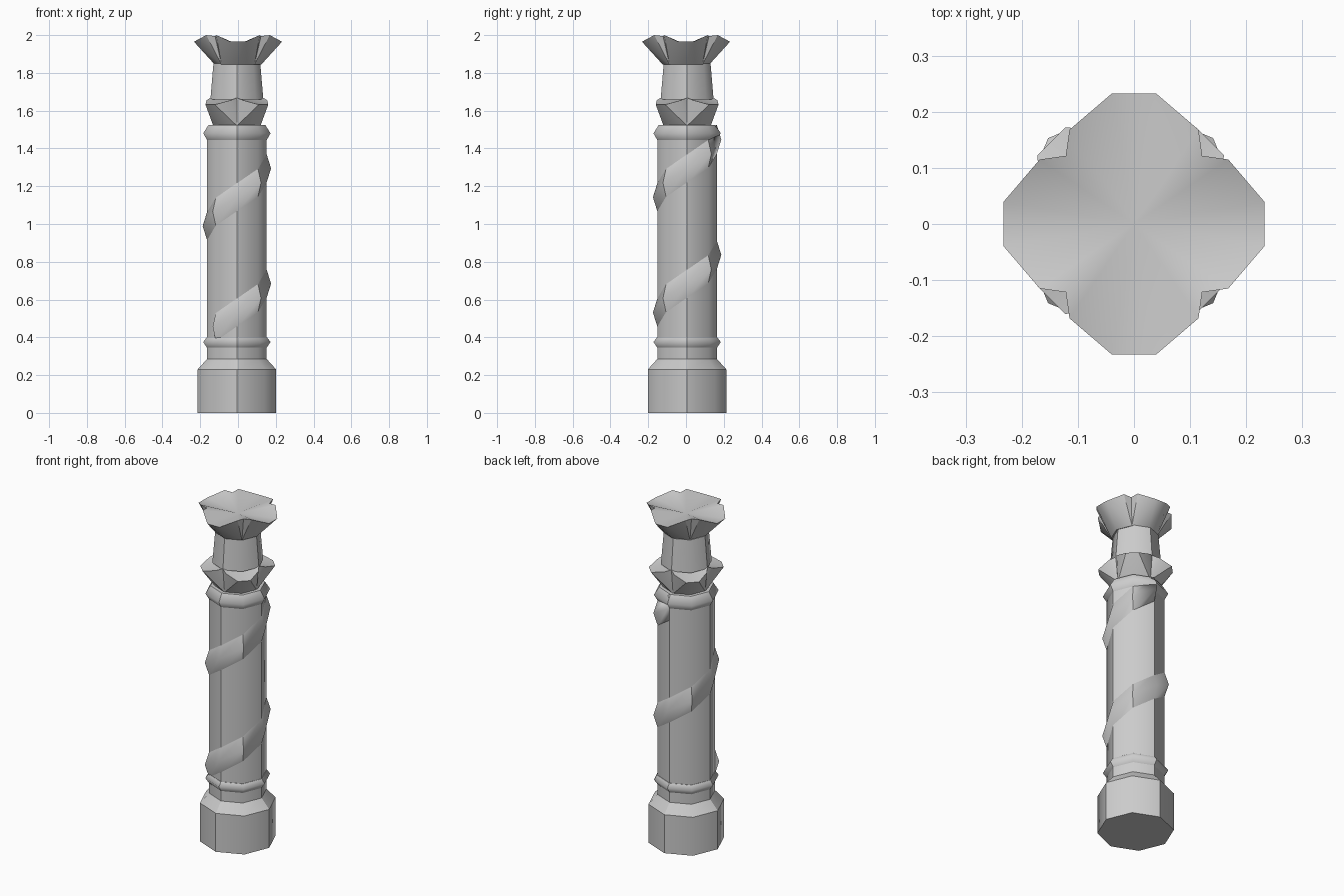
import bpy, bmesh
from math import cos, sin, pi, radians

if "Cube" in bpy.data.objects:
    bpy.data.objects.remove(bpy.data.objects["Cube"])

GREY = (0.6, 0.6, 0.6, 1)
stone = bpy.data.materials.new("grey stone")
stone.use_nodes = True
stone.diffuse_color = GREY
stone.node_tree.nodes["Principled BSDF"].inputs["Base Color"].default_value = GREY
AXIS = (-0.006, 0.006)


def finish(name, bm, location, smooth):
    """Turn a bmesh into a named grey object."""
    bmesh.ops.recalc_face_normals(bm, faces=bm.faces)
    for face in bm.faces:
        face.smooth = smooth
    mesh = bpy.data.meshes.new(name)
    bm.to_mesh(mesh)
    bm.free()
    mesh.materials.append(stone)
    obj = bpy.data.objects.new(name, mesh)
    obj.location = (*location, 0)
    bpy.context.collection.objects.link(obj)
    return obj


def turned(name, profile, soft=()):
    """Eight-sided turned part; sharp along the four axes, soft at the listed rings."""
    bm = bmesh.new()
    rings = [[bm.verts.new((r * cos(k * pi / 4), r * sin(k * pi / 4), z)) for k in range(8)]
             for r, z in profile]
    for low, high in zip(rings, rings[1:]):
        for k in range(8):
            n = (k + 1) % 8
            bm.faces.new((low[k], low[n], high[n], high[k]))
    bm.faces.new(rings[0])
    bm.faces.new(rings[-1])
    for i, ring in enumerate(rings):
        for k in range(8):
            bm.edges.get((ring[k], ring[(k + 1) % 8])).smooth = i in soft
            if i + 1 < len(rings):
                bm.edges.get((ring[k], rings[i + 1][k])).smooth = k % 2 == 1
    return finish(name, bm, AXIS, True)


def flower(name, location, turn, foot, tip, corner, notch, hollow):
    """Four flared petals; foot, notch = (radius, z), tip, corner = (out, half width, z)."""
    bm = bmesh.new()

    def point(angle, out, side, z):
        c, s = cos(angle), sin(angle)
        return bm.verts.new((out * c - side * s, out * s + side * c, z))

    angles = [turn + k * pi / 2 for k in range(4)]
    gaps = [(point(a + pi / 4, foot[0], 0, foot[1]), point(a + pi / 4, notch[0], 0, notch[1]))
            for a in angles]
    centre = bm.verts.new((0, 0, hollow))
    feet = []
    for k, a in enumerate(angles):
        (foot_a, notch_a), (foot_b, notch_b) = gaps[k - 1], gaps[k]
        mid = point(a, foot[0], 0, foot[1])
        tip_a, tip_b = (point(a, tip[0], s * tip[1], tip[2]) for s in (-1, 1))
        cor_a, cor_b = (point(a, corner[0], s * corner[1], corner[2]) for s in (-1, 1))
        # outside of the petal, then the folded gap sides
        for face in ((foot_a, mid, tip_a), (foot_a, tip_a, cor_a), (mid, tip_b, tip_a),
                     (mid, foot_b, tip_b), (foot_b, cor_b, tip_b),
                     (foot_a, cor_a, notch_a), (foot_b, notch_b, cor_b)):
            bm.faces.new(face)
        # hollow top
        rim = [notch_a, cor_a, tip_a, tip_b, cor_b, notch_b]
        for p, q in zip(rim, rim[1:]):
            bm.faces.new((p, q, centre))
        feet += [mid, foot_b]
    bm.faces.new(feet)
    obj = finish(name, bm, location, True)
    for edge in obj.data.edges:
        edge.use_edge_sharp = False
    bpy.ops.object.select_all(action="DESELECT")
    obj.select_set(True)
    bpy.context.view_layer.objects.active = obj
    bpy.ops.object.shade_smooth_by_angle(angle=radians(30))


def spiral_band(name, start, steps, z, rise, half, inner, outer):
    """Ridged band climbing round the shaft, one section per shaft corner."""
    bm = bmesh.new()
    sections = []
    for i in range(steps + 1):
        a, h = start + i * pi / 4, z + i * rise
        sections.append([bm.verts.new((r * cos(a), r * sin(a), h + dz))
                         for r, dz in ((inner, -half), (outer, 0), (inner, half))])
    for i, (p, q) in enumerate(zip(sections, sections[1:])):
        for j in range(3):
            n = (j + 1) % 3
            bm.faces.new((p[j], q[j], q[n], p[n]))
    bm.faces.new(sections[0])
    bm.faces.new(sections[-1])
    for i, s in enumerate(sections):
        for j in range(3):
            bm.edges.get((s[j], s[(j + 1) % 3])).smooth = i % 2 == 1
            if i < steps:
                bm.edges.get((s[j], sections[i + 1][j])).smooth = j == 1
    finish(name, bm, AXIS, True)


# Foot block and shaft with its two rings
turned("base", [(0.208, 0), (0.208, 0.23), (0.158, 0.285)])
turned("shaft", [(0.158, 0.28), (0.158, 1.5)])
turned("lower_ring", [(0.158, 0.345), (0.178, 0.375), (0.16, 0.4)], soft=(1,))
turned("upper_ring", [(0.158, 1.445), (0.178, 1.48), (0.15, 1.525)], soft=(1,))
turned("neck", [(0.14, 1.66), (0.124, 1.85)])

# Band winding up the shaft from front right to back
spiral_band("spiral_band", -3 * pi / 4, 13, 0.455, 0.0763, 0.08, 0.156, 0.181)

# Petal collar and flared top
flower("petal_collar", AXIS, pi / 4, (0.125, 1.52), (0.2, 0.035, 1.632),
       (0.137, 0.09, 1.655), (0.14, 1.668), 1.67)
flower("capital", (0, 0), 0, (0.124, 1.845), (0.233, 0.039, 1.965),
       (0.168, 0.115, 2.0), (0.172, 1.995), 1.95)
